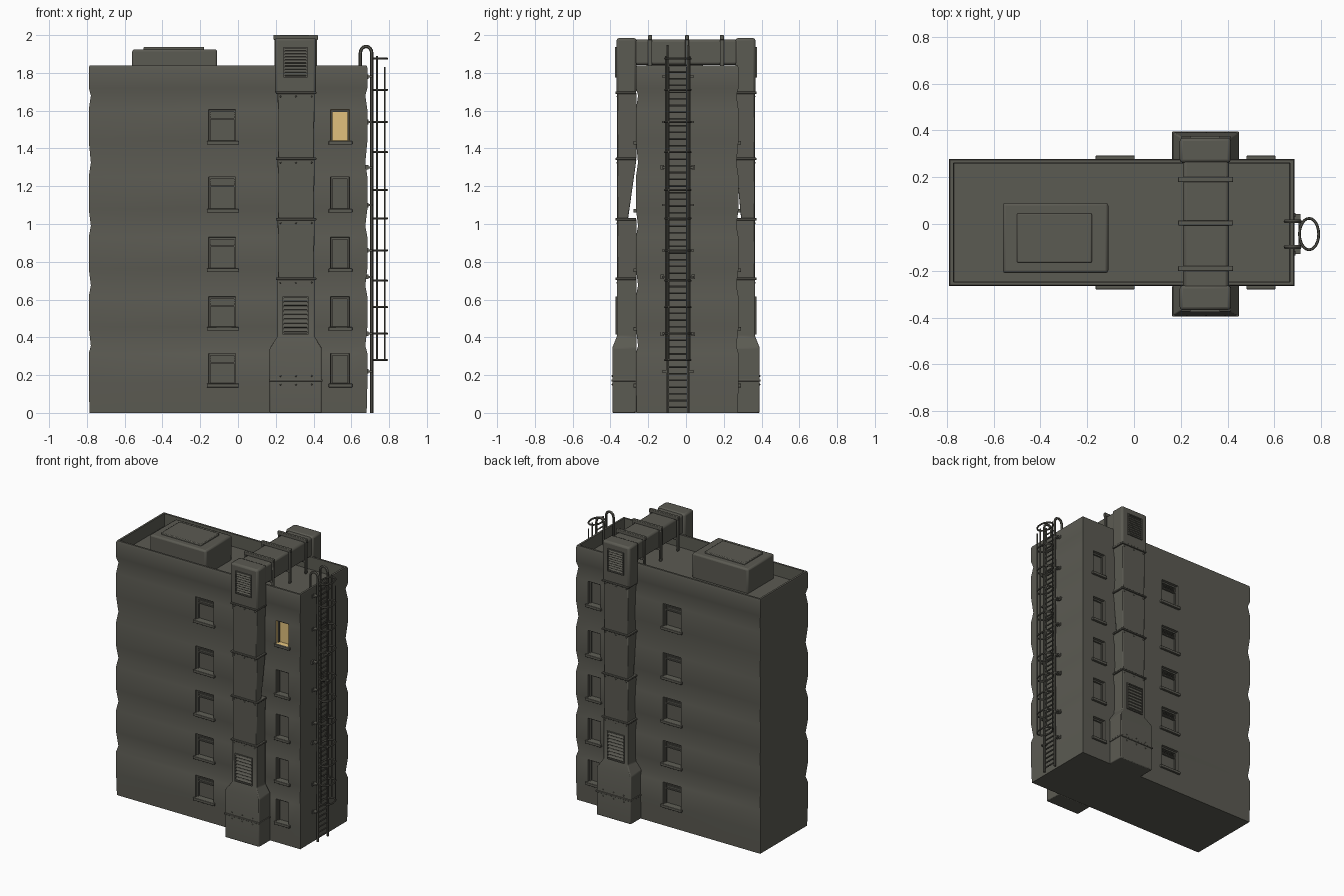
import bpy, bmesh, math
from mathutils import Matrix, Vector

if "Cube" in bpy.data.objects:
    bpy.data.objects.remove(bpy.data.objects["Cube"], do_unlink=True)


def material(name, rgb):
    m = bpy.data.materials.new(name)
    m.use_nodes = True
    m.diffuse_color = (*rgb, 1)
    m.node_tree.nodes["Principled BSDF"].inputs["Base Color"].default_value = (*rgb, 1)
    return m


GREY = material("weathered grey", (0.105, 0.103, 0.085))
LIT = material("lit window yellow", (0.75, 0.53, 0.2))


def smooth(ob, angle=30):
    bpy.ops.object.select_all(action='DESELECT')
    ob.select_set(True)
    bpy.context.view_layer.objects.active = ob
    bpy.ops.object.shade_smooth_by_angle(angle=math.radians(angle))


def part(name, bm, bevel=0, mats=(GREY,)):
    bmesh.ops.recalc_face_normals(bm, faces=bm.faces)
    me = bpy.data.meshes.new(name)
    bm.to_mesh(me)
    bm.free()
    ob = bpy.data.objects.new(name, me)
    bpy.context.collection.objects.link(ob)
    for m in mats:
        me.materials.append(m)
    if bevel:
        b = ob.modifiers.new("edge", 'BEVEL')
        b.width = bevel
        b.segments = 2
        b.limit_method = 'ANGLE'
    smooth(ob)
    return ob


def box(bm, x, y, z):
    """Box from (low, high) pairs."""
    c = [sum(p) / 2 for p in (x, y, z)]
    s = [abs(p[1] - p[0]) for p in (x, y, z)]
    bmesh.ops.create_cube(bm, size=1, matrix=Matrix.Translation(c) @ Matrix.Diagonal((*s, 1)))


def loft(bm, rings):
    """Skin closed rings of points and cap both ends."""
    loops = [[bm.verts.new(p) for p in r] for r in rings]
    n = len(loops[0])
    for a, b in zip(loops, loops[1:]):
        for i in range(n):
            j = (i + 1) % n
            bm.faces.new((a[i], a[j], b[j], b[i]))
    bm.faces.new(loops[0])
    bm.faces.new(loops[-1])


def rect(x0, x1, y0, y1, z):
    return [(x0, y0, z), (x1, y0, z), (x1, y1, z), (x0, y1, z)]


def tubes(name, paths, radius, cyclic=False):
    cu = bpy.data.curves.new(name, 'CURVE')
    cu.dimensions = '3D'
    cu.bevel_depth = radius
    cu.bevel_resolution = 1
    cu.use_fill_caps = True
    for pts in paths:
        sp = cu.splines.new('POLY')
        sp.points.add(len(pts) - 1)
        for q, p in zip(sp.points, pts):
            q.co = (*p, 1)
        sp.use_cyclic_u = cyclic
    cu.materials.append(GREY)
    ob = bpy.data.objects.new(name, cu)
    bpy.context.collection.objects.link(ob)
    bpy.ops.object.select_all(action='DESELECT')
    ob.select_set(True)
    bpy.context.view_layer.objects.active = ob
    bpy.ops.object.convert(target='MESH')
    smooth(bpy.context.object, 50)


# Building shell: floors pinch in at each storey line, windows are inset faces
X0, X1, Y0, Y1, TOP = -0.79, 0.685, -0.265, 0.278, 1.84
COLS = [(-0.155, -0.012), (0.49, 0.59)]
ROWS = [(0.155, 0.315), (0.455, 0.615), (0.765, 0.93), (1.08, 1.25), (1.44, 1.605)]
LINES = [0.355, 0.675, 0.99, 1.325, 1.68]
xs = [x for c in COLS for x in c]


def wall_ring(z, inset):
    a, b, c, d = X0 + inset, X1 - inset, Y0 + inset, Y1 - inset
    return ([(x, c, z) for x in [a] + xs + [b]] + [(x, d, z) for x in [b] + xs[::-1] + [a]])


rings = [wall_ring(0, 0.004)]
for (lo, hi), line in zip(ROWS, LINES):
    rings += [wall_ring(lo, 0), wall_ring(hi, 0), wall_ring(line, 0.011)]
rings += [wall_ring(1.72, 0), wall_ring(1.825, 0), wall_ring(TOP, 0.004),
          wall_ring(TOP, 0.018), wall_ring(1.75, 0.02)]
bm = bmesh.new()
loft(bm, rings)
bmesh.ops.recalc_face_normals(bm, faces=bm.faces)
panes = []
for f in bm.faces:
    c = f.calc_center_median()
    if abs(f.normal.y) > 0.9 and any(a < c.x < b for a, b in COLS) and any(a < c.z < b for a, b in ROWS):
        panes.append(f)
        if c.y < 0 and c.x > 0.3 and c.z > 1.4:
            f.material_index = 1
bmesh.ops.inset_individual(bm, faces=panes, thickness=0.004, depth=-0.03)
part("building_walls", bm, mats=(GREY, LIT))

# Window sills, sashes and blinds
sills, sashes = bmesh.new(), bmesh.new()
for y, s in ((Y0, -1), (Y1, 1)):
    for ci, (a, b) in enumerate(COLS):
        for ri, (lo, hi) in enumerate(ROWS):
            box(sills, (a - 0.01, b + 0.015), (y - s * 0.02, y + s * 0.014), (lo - 0.02, lo))
            inner = (y - s * 0.03, y - s * 0.018)
            for x in (a, b - 0.01):
                box(sashes, (x, x + 0.01), inner, (lo, hi))
            box(sashes, (a, b), inner, (hi - 0.012, hi))
            if ci == 0:
                rail = hi - 0.045
                box(sashes, (a, b), inner, (rail - 0.008, rail))
                for k in range(2):
                    z = rail + 0.012 + 0.011 * k
                    box(sashes, (a, b), (y - s * 0.03, y - s * 0.023), (z, z + 0.004))
part("window_sills", sills, 0.003)
part("window_sashes", sashes)

# Rooftop unit with raised lid
bm = bmesh.new()
box(bm, (-0.56, -0.11), (-0.21, 0.09), (1.74, 1.925))
part("roof_unit", bm, 0.012)
bm = bmesh.new()
box(bm, (-0.5, -0.18), (-0.165, 0.045), (1.92, 1.938))
part("roof_unit_lid", bm, 0.005)


def louvre(bm, x, z, y, s, n):
    """Framed vent standing on a duct face at y, facing direction s."""
    out = (y - s * 0.004, y + s * 0.008)
    w = 0.008
    for e in ((x[0], x[0] + w), (x[1] - w, x[1])):
        box(bm, e, out, z)
    for e in ((z[0], z[0] + w), (z[1] - w, z[1])):
        box(bm, x, out, e)
    step = (z[1] - z[0] - 2 * w) / n
    for i in range(n):
        zc = z[0] + w + step * (i + 0.5)
        tilt = Matrix.Translation((sum(x) / 2, y + s * 0.002, zc)) @ Matrix.Rotation(s * 0.6, 4, 'X')
        bmesh.ops.create_cube(bm, size=1, matrix=tilt @ Matrix.Diagonal((x[1] - x[0] - 0.016, 0.006, step * 0.6, 1)))


# Wall ducts: wide foot, tapered neck, stacked sections with one slipped
DX0, DX1, WALL = 0.21, 0.405, 0.262
JOINTS = [0.71, 1.025, 1.345, 1.695]
for side, s, slip in (("front", -1, 0.045), ("back", 1, 0.03)):
    bm = bmesh.new()
    loft(bm, [rect(a, b, s * WALL, s * o, z) for a, b, o, z in (
        (0.168, 0.443, 0.39, 0), (0.168, 0.443, 0.39, 0.345),
        (DX0, DX1, 0.366, 0.405), (DX0, DX1, 0.366, 0.715))])
    part(side + "_duct_foot", bm, 0.006)

    bm = bmesh.new()
    for i, (lo, hi) in enumerate(zip(JOINTS, JOINTS[1:])):
        back = WALL + slip if i == 1 else WALL
        loft(bm, [rect(DX0 + 0.003, DX1 - 0.003, s * back, s * 0.364, lo),
                  rect(DX0, DX1, s * WALL, s * 0.364, hi)])
    part(side + "_duct_sections", bm, 0.005)

    bm = bmesh.new()
    box(bm, (0.195, 0.414), (s * 0.262, s * 0.368), (1.69, 1.985))
    part(side + "_duct_elbow", bm, 0.014)

    bm = bmesh.new()
    for z in JOINTS:
        box(bm, (0.2, 0.415), (s * 0.264, s * 0.374), (z - 0.006, z + 0.006))
    box(bm, (0.163, 0.448), (s * 0.264, s * 0.395), (0.166, 0.178))
    part(side + "_duct_flanges", bm, 0.003)

    bm = bmesh.new()
    for z, y in [(z - 0.02, 0.365) for z in JOINTS] + [(0.195, 0.39), (0.15, 0.39)]:
        for x in (0.225, 0.307, 0.39):
            bmesh.ops.create_icosphere(bm, subdivisions=1, radius=0.005,
                                       matrix=Matrix.Translation((x, s * y, z)))
    part(side + "_duct_rivets", bm)

    bm = bmesh.new()
    louvre(bm, (0.24, 0.367), (1.775, 1.938), s * 0.368, s, 9)
    louvre(bm, (0.235, 0.372), (0.415, 0.617), s * 0.366, s, 8)
    part(side + "_duct_vents", bm)

# Duct across the roof with support straps
bm = bmesh.new()
box(bm, (DX0, DX1), (-0.34, 0.34), (1.842, 1.978))
part("roof_duct", bm, 0.014)
bm = bmesh.new()
for y in (-0.19, 0.005, 0.19):
    ys = (y - 0.011, y + 0.011)
    box(bm, (0.187, 0.423), ys, (1.975, 2.0))
    for x in (0.192, 0.405):
        box(bm, (x, x + 0.013), ys, (1.75, 1.985))
    box(bm, (0.192, 0.418), ys, (1.83, 1.845))
part("roof_duct_straps", bm, 0.004)

# Ladder: rails hook over the parapet
LX, LC, HALF = 0.708, -0.043, 0.055
rails = []
for y in (LC - HALF, LC + HALF):
    arch = [(0.678 + 0.03 * math.cos(a), y, 1.905 + 0.035 * math.sin(a))
            for a in (math.pi * i / 8 for i in range(9))]
    rails.append([(LX, y, 0)] + arch + [(0.648, y, 1.75)])
tubes("ladder_rails", rails, 0.009)
tubes("ladder_rungs", [[(LX, LC - HALF, 0.03 + 0.0355 * i), (LX, LC + HALF, 0.03 + 0.0355 * i)]
                       for i in range(52)], 0.005)

# Safety cage around the ladder
HOOPS = [0.28, 0.42, 0.56, 0.7, 0.86, 1.03, 1.18, 1.38, 1.54, 1.71, 1.875]


def cage_point(deg, z):
    a = math.radians(deg)
    return (0.748 + 0.041 * math.cos(a), LC + 0.067 * math.sin(a), z)


tubes("cage_hoops", [[cage_point(15 * i, z) for i in range(24)] for z in HOOPS], 0.006, True)
tubes("cage_bars", [[cage_point(d, 0.28), cage_point(d, top)]
                    for d, top in ((108, 1.89), (252, 1.89), (45, 1.83), (315, 1.83))], 0.005)

# Ladder wall brackets
bm = bmesh.new()
for z in (0.22, 0.42, 0.72, 0.86, 1.1, 1.3, 1.54, 1.78):
    for s in (-1, 1):
        y = LC + s * HALF
        box(bm, (0.67, 0.712), (y, y + s * 0.03), (z - 0.005, z + 0.005))
        box(bm, (0.675, 0.69), (y + s * 0.018, y + s * 0.036), (z - 0.012, z + 0.012))
part("ladder_brackets", bm)
